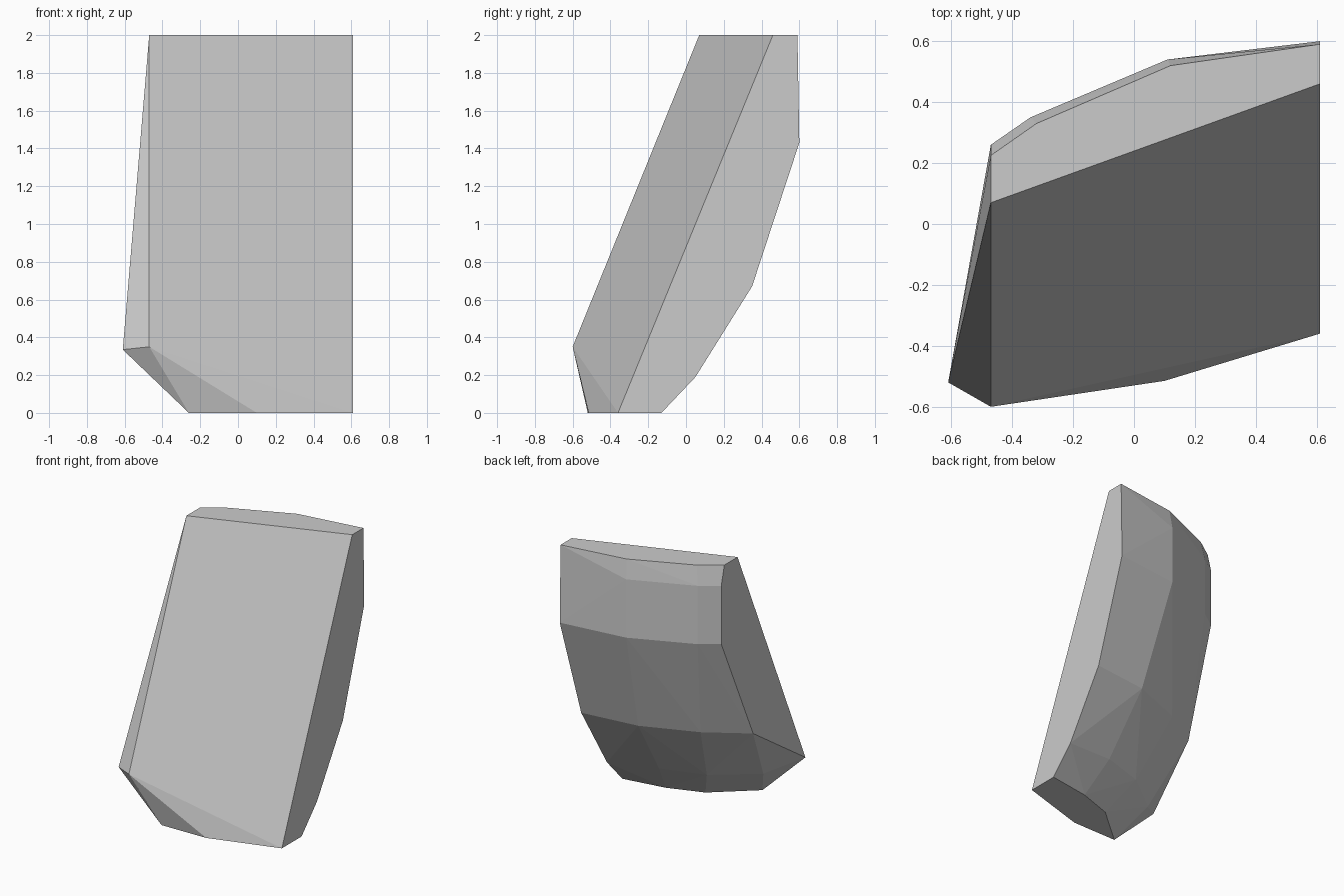
import bpy
import bmesh
import math

default_cube = bpy.data.objects.get("Cube")
if default_cube:
    bpy.data.objects.remove(default_cube, do_unlink=True)


def make_material(name, color):
    material = bpy.data.materials.new(name)
    material.use_nodes = True
    material.diffuse_color = color
    shader = material.node_tree.nodes["Principled BSDF"]
    shader.inputs["Base Color"].default_value = color
    return material


def make_faceted_solid(name, sections, material):
    """Wrap stacked (height, outline) sections in one faceted convex skin."""
    mesh = bpy.data.meshes.new(name)
    bm = bmesh.new()
    for height, outline in sections:
        for x, y in outline:
            bm.verts.new((x, y, height))
    hull = bmesh.ops.convex_hull(bm, input=bm.verts[:])
    unused = {item for item in hull["geom_interior"] + hull["geom_unused"]
              if isinstance(item, bmesh.types.BMVert)}
    bmesh.ops.delete(bm, geom=list(unused), context="VERTS")
    # Merge the triangles of each planar facet
    bmesh.ops.dissolve_limit(bm, angle_limit=math.radians(1),
                             verts=bm.verts[:], edges=bm.edges[:])
    bmesh.ops.recalc_face_normals(bm, faces=bm.faces[:])
    bm.to_mesh(mesh)
    bm.free()
    mesh.materials.append(material)
    solid = bpy.data.objects.new(name, mesh)
    bpy.context.collection.objects.link(solid)
    return solid


END = 0.61     # flat cut end
CORNER = -0.47  # narrow side of the slab

# Rounded back outline shared by the upper sections
upper_back = [(0.11, 0.54), (-0.34, 0.35), (CORNER, 0.26)]

sections = [
    # Base facet
    (0, [(END, -0.36), (END, -0.13), (0.29, -0.18), (0.03, -0.27),
         (-0.26, -0.52), (0.1, -0.515)]),
    # Lower curve of the back
    (0.19, [(END, 0.05)]),
    (0.23, [(0.22, 0), (-0.1, -0.1), (-0.4, -0.33)]),
    # Front and side corners
    (0.335, [(-END, -0.52)]),
    (0.35, [(CORNER, -0.6)]),
    # Middle of the back
    (0.67, [(END, 0.35), (0.18, 0.3), (-0.22, 0.145), (-0.52, -0.04)]),
    # Upper back
    (1.43, [(END, 0.6)] + upper_back),
    (1.86, upper_back),
    # Top facet
    (2, [(CORNER, 0.07), (END, 0.46), (END, 0.59), (0.12, 0.52),
         (-0.32, 0.33), (CORNER, 0.225)]),
]

stone = make_material("stone grey", (0.6, 0.6, 0.6, 1))
make_faceted_solid("stone_slab", sections, stone)
